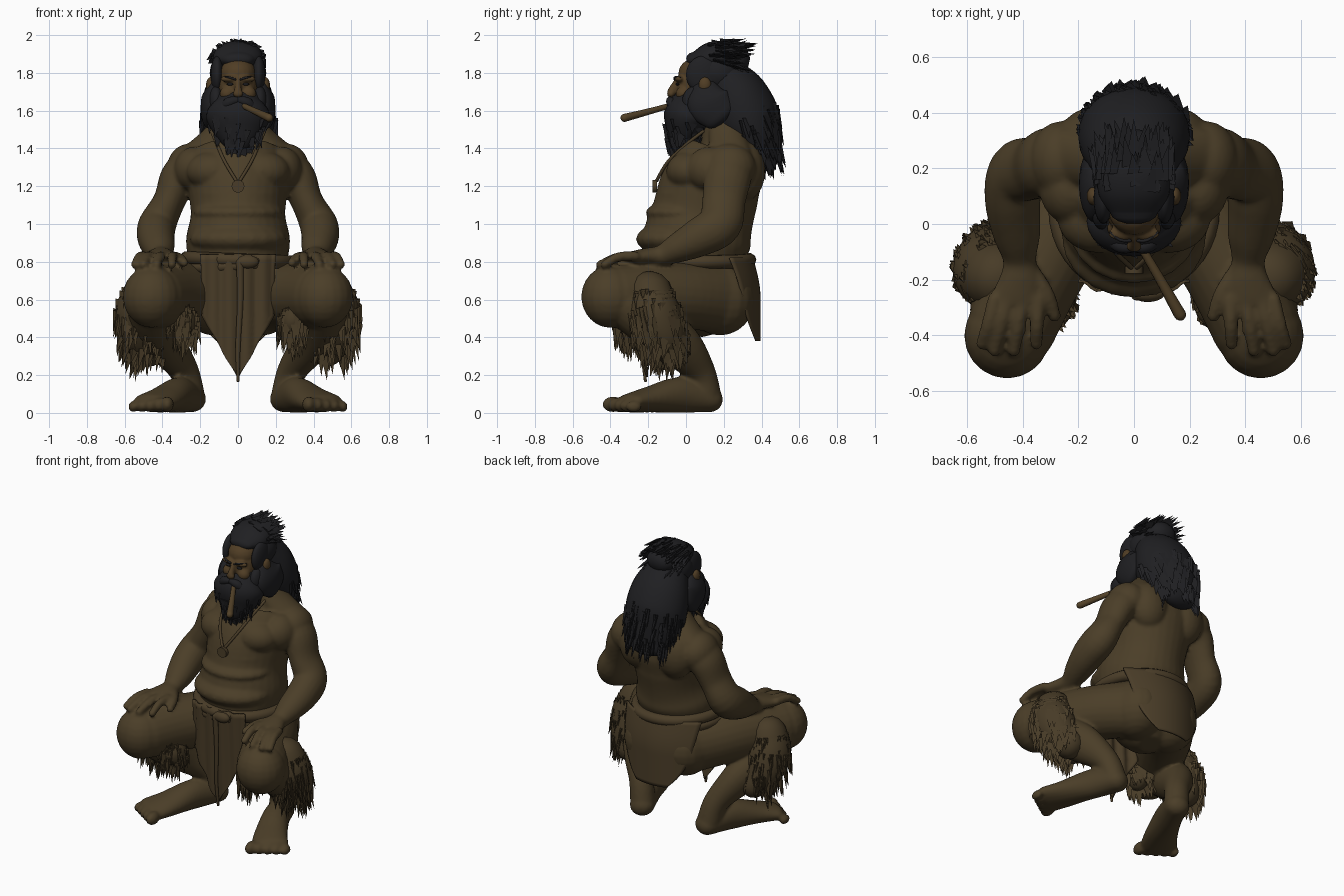
import bpy, bmesh, math, random
from mathutils import Vector, Matrix

if "Cube" in bpy.data.objects:
    bpy.data.objects.remove(bpy.data.objects["Cube"])

random.seed(4)


def material(name, rgb):
    m = bpy.data.materials.new(name)
    m.diffuse_color = (*rgb, 1)
    m.use_nodes = True
    m.node_tree.nodes["Principled BSDF"].inputs["Base Color"].default_value = m.diffuse_color
    return m


SKIN = material("brown skin", (0.070, 0.048, 0.021))
FACE = material("warm face brown", (0.080, 0.047, 0.018))
HAIR = material("black hair", (0.014, 0.014, 0.016))
CLOTH = material("brown cloth", (0.068, 0.046, 0.021))
FUR = material("brown fur", (0.064, 0.044, 0.020))
WOOD = material("cigar brown", (0.085, 0.053, 0.021))


def rings(pts, steps=5):
    """Smooth path of (centre, side axis, depth axis, tangent, half width, half depth)."""
    p = [Vector(q) for q in pts]
    out = []
    for i in range(len(p) - 1):
        a, b, c, d = p[max(i - 1, 0)], p[i], p[i + 1], p[min(i + 2, len(p) - 1)]
        for k in range(steps + (i == len(p) - 2)):
            t = k / steps
            out.append(0.5 * (2 * b + (c - a) * t + (2 * a - 5 * b + 4 * c - d) * t * t
                              + (3 * b - a - 3 * c + d) * t ** 3))
    res = []
    for i, q in enumerate(out):
        t = Vector((out[min(i + 1, len(out) - 1)] - out[max(i - 1, 0)])[:3]).normalized()
        u = (Vector((1, 0, 0)) - t * t.x).normalized()
        res.append((Vector(q[:3]), u, t.cross(u), t, q[3], q[4]))
    return res


def tube(bm, pts, sides=20):
    """Elliptical tube with rounded ends; each point is x, y, z, half width, half depth."""
    rs = rings(pts)

    def cap(r, sign):
        c, u, v, t, w, h = r
        return [(c + t * sign * min(w, h) * a, u, v, t, w * math.sqrt(1 - a * a), h * math.sqrt(1 - a * a))
                for a in (0.4, 0.75, 0.95)]
    rs = cap(rs[0], -1)[::-1] + rs + cap(rs[-1], 1)
    loops = []
    for c, u, v, t, w, h in rs:
        loops.append([bm.verts.new(c + u * w * math.cos(a) + v * h * math.sin(a))
                      for a in (2 * math.pi * i / sides for i in range(sides))])
    for a, b in zip(loops, loops[1:]):
        for i in range(sides):
            j = (i + 1) % sides
            bm.faces.new((a[i], a[j], b[j], b[i]))
    bm.faces.new(loops[0][::-1])
    bm.faces.new(loops[-1])


def ball(bm, c, r):
    bmesh.ops.create_uvsphere(bm, u_segments=20, v_segments=12, radius=1,
                              matrix=Matrix.Translation(c) @ Matrix.Diagonal((*r, 1)))


def lock(bm, base, direction, length, width):
    """One pointed tuft."""
    d = direction.normalized()
    u = d.cross(Vector((0.3, 0.2, 1))).normalized()
    v = d.cross(u)
    b = [bm.verts.new(base + u * width * x + v * width * y)
         for x, y in ((-1, -0.4), (1, -0.4), (0, 0.6))]
    tip = bm.verts.new(base + d * length)
    bm.faces.new(b)
    for i in range(3):
        bm.faces.new((b[i], b[(i + 1) % 3], tip))


def tufts(bm, pts, count, length, width, flow, lift=0.3, start=0.0):
    """Scatter pointed tufts over the surface of a tube."""
    rs = rings(pts)
    for _ in range(count):
        c, u, v, t, w, h = rs[int(len(rs) * random.uniform(start, 0.999))]
        a = random.uniform(0, 2 * math.pi)
        n = u * math.cos(a) + v * math.sin(a)
        pos = c + (u * w * math.cos(a) + v * h * math.sin(a)) * 0.93
        jitter = Vector([random.uniform(-0.12, 0.12) for _ in range(3)])
        lock(bm, pos, Vector(flow) + n * lift + jitter, length * random.uniform(0.6, 1.2), width)


def finish(bm, name, mat, voxel=0, thick=0, angle=50):
    bmesh.ops.recalc_face_normals(bm, faces=bm.faces)
    me = bpy.data.meshes.new(name)
    bm.to_mesh(me)
    bm.free()
    ob = bpy.data.objects.new(name, me)
    bpy.context.collection.objects.link(ob)
    me.materials.append(mat)
    if thick:
        ob.modifiers.new("thickness", "SOLIDIFY").thickness = thick
    if voxel:
        m = ob.modifiers.new("fuse", "REMESH")
        m.mode, m.voxel_size, m.use_smooth_shade = "VOXEL", voxel, True
        s = ob.modifiers.new("soften", "SMOOTH")
        s.factor, s.iterations = 0.5, 4
    else:
        bpy.ops.object.select_all(action="DESELECT")
        ob.select_set(True)
        bpy.context.view_layer.objects.active = ob
        bpy.ops.object.shade_smooth_by_angle(angle=math.radians(angle))
    return ob


def flip(pts, s):
    return [(p[0] * s, *p[1:]) for p in pts]


# Body: torso, arms, hands, legs and feet fused into one skin
bm = bmesh.new()
tube(bm, [(0, .1, .62, .22, .22), (0, .06, .8, .26, .27), (0, .06, .92, .275, .285), (0, .09, 1.05, .25, .27),
          (0, .13, 1.2, .265, .265), (0, .19, 1.33, .26, .235), (0, .22, 1.41, .2, .18),
          (0, .19, 1.5, .12, .12), (0, .15, 1.6, .09, .1)], 32)
ball(bm, (0, -.05, .92), (.26, .215, .095))
ball(bm, (0, .0, 1.06), (.24, .215, .07))
ball(bm, (0, .04, 1.16), (.23, .2, .06))
for s in (1, -1):
    ball(bm, (s * .125, .02, 1.28), (.15, .125, .105))
    ball(bm, (s * .23, .13, 1.29), (.11, .13, .12))
    ball(bm, (s * .13, .18, .6), (.17, .185, .19))
    ball(bm, (s * .26, .23, 1.3), (.115, .14, .125))
    ball(bm, (s * .14, .31, 1.28), (.13, .11, .16))
    # sloping neck muscle
    tube(bm, flip([(.06, .2, 1.54, .06, .08), (.14, .22, 1.44, .07, .1), (.23, .24, 1.35, .08, .11)], s))
    # arm
    tube(bm, flip([(.26, .24, 1.3, .1, .12), (.315, .22, 1.24, .1, .125), (.365, .2, 1.12, .085, .115),
                   (.425, .18, 1.0, .1, .115), (.435, .08, .935, .1, .105), (.42, -.04, .875, .085, .08),
                   (.41, -.13, .835, .06, .055), (.41, -.2, .83, .075, .045), (.42, -.27, .82, .095, .04)], s))
    # fingers and thumb
    for k, tip in ((.345, .35), (.4, .43), (.455, .5), (.5, .545)):
        y = -.025 * (k in (.4, .455))
        tube(bm, flip([(k, -.27, .83, .027, .027), ((k + tip) / 2, -.36, .825, .026, .026),
                       (tip, -.43 + y, .785, .023, .023)], s), 10)
    tube(bm, flip([(.37, -.17, .825, .033, .033), (.315, -.25, .82, .03, .03), (.285, -.33, .795, .024, .024)], s), 10)
    # thigh, knee and shin
    tube(bm, flip([(.13, .2, .6, .15, .18), (.25, 0, .62, .17, .175), (.36, -.2, .62, .165, .175),
                   (.44, -.37, .615, .16, .168)], s), 24)
    ball(bm, (s * .455, -.4, .615), (.155, .155, .165))
    tube(bm, flip([(.46, -.32, .58, .13, .13), (.44, -.18, .47, .125, .13), (.37, -.03, .35, .1, .12),
                   (.285, .075, .22, .078, .08), (.255, .105, .1, .078, .08)], s))
    # foot and toes
    tube(bm, flip([(.245, .125, .072, .078, .07), (.31, -.03, .095, .085, .095), (.39, -.2, .07, .105, .068),
                   (.45, -.3, .053, .118, .05)], s))
    for i in range(5):
        r = .042 - .003 * i
        ball(bm, (s * (.375 + .045 * i), -.385 + .027 * i, r + .003), (r * .85, r * 1.4, r))
finish(bm, "body", SKIN, voxel=.0115)

# Head with brow, nose, cheeks and ears
bm = bmesh.new()
ball(bm, (0, .08, 1.73), (.11, .13, .14))
ball(bm, (0, .06, 1.8), (.095, .1, .08))
tube(bm, [(0, -.045, 1.755, .014, .02), (0, -.07, 1.71, .02, .025), (0, -.08, 1.69, .03, .022)], 12)
for s in (1, -1):
    ball(bm, (s * .045, -.035, 1.768), (.05, .025, .018))
    ball(bm, (s * .055, -.015, 1.69), (.042, .04, .04))
    ball(bm, (s * .145, .1, 1.735), (.025, .035, .045))
finish(bm, "head", FACE, voxel=.008)

bm = bmesh.new()
for s in (1, -1):
    ball(bm, (s * .042, -.045, 1.74), (.018, .01, .007))
    tube(bm, flip([(.015, -.06, 1.766, .006, .006), (.05, -.057, 1.777, .006, .006),
                   (.085, -.03, 1.775, .004, .004)], s), 8)
finish(bm, "eyes_and_brows", HAIR)

# Swept-back top hair and temples
bm = bmesh.new()
top = [(0, .04, 1.87, .085, .04), (0, .1, 1.875, .125, .075), (0, .18, 1.885, .13, .085), (0, .26, 1.87, .1, .08)]
tube(bm, top, 24)
ball(bm, (0, .17, 1.8), (.15, .14, .13))
tufts(bm, top, 110, .11, .026, (0, 1, -.15), .25, .45)
for i in range(26):
    x = random.uniform(-.1, .1)
    lock(bm, Vector((x, random.uniform(.12, .24), 1.945 - abs(x) * .55)),
         Vector((x, 1, .4)), random.uniform(.07, .13), .025)
for s in (1, -1):
    ball(bm, (s * .11, .09, 1.79), (.035, .09, .1))
finish(bm, "top_hair", HAIR)

# Long mane down the back
bm = bmesh.new()
mane = [(0, .2, 1.78, .14, .12), (0, .27, 1.68, .185, .16), (0, .32, 1.56, .2, .175),
        (0, .37, 1.45, .18, .13), (0, .42, 1.35, .13, .07)]
tube(bm, mane, 28)
tufts(bm, mane, 200, .12, .03, (0, .2, -1), .1, .45)
for s in (1, -1):
    tube(bm, flip([(.12, .1, 1.72, .04, .07), (.145, .12, 1.65, .05, .12), (.15, .18, 1.58, .045, .1)], s))
finish(bm, "mane", HAIR)

# Beard and moustache
bm = bmesh.new()
beard = [(0, .04, 1.62, .14, .12), (0, .01, 1.57, .17, .13), (0, -.01, 1.49, .135, .1),
         (0, -.03, 1.42, .08, .065), (0, -.04, 1.38, .035, .035)]
tube(bm, beard, 24)
tufts(bm, beard, 90, .07, .026, (0, 0, -1), .05, .3)
for s in (1, -1):
    tube(bm, flip([(.008, -.085, 1.655, .02, .018), (.05, -.075, 1.64, .03, .028), (.09, -.04, 1.59, .025, .025)], s), 12)
    ball(bm, (s * .115, .05, 1.65), (.04, .07, .08))
finish(bm, "beard", HAIR)

# Cigar
bm = bmesh.new()
tube(bm, [(.03, -.09, 1.625, .015, .015), (.1, -.21, 1.592, .018, .018), (.165, -.325, 1.562, .022, .022)], 10)
finish(bm, "cigar", WOOD)

# Shaggy fur around the lower legs
bm = bmesh.new()
outer = [(.49, -.19, .63, .12, .12), (.51, -.17, .53, .14, .14), (.5, -.12, .42, .13, .125),
         (.47, -.07, .34, .095, .095)]
inner = [(.32, -.29, .56, .06, .09), (.29, -.28, .49, .075, .1), (.26, -.26, .43, .055, .07)]
for s in (1, -1):
    for path, n in ((outer, 230), (inner, 80)):
        tube(bm, flip(path, s))
        tufts(bm, flip(path, s), n, .115, .026, (s * .04, .06, -1), .12)
finish(bm, "leg_fur", FUR)


def panel(name, top, bottom, width, depth):
    """Hanging cloth whose half width and depth follow simple rules."""
    bm = bmesh.new()
    bmesh.ops.create_grid(bm, x_segments=24, y_segments=20, size=1)
    for v in bm.verts:
        f = (1 - v.co.y) / 2
        x = v.co.x * width(f)
        v.co = (x, depth(x, f), top + (bottom - top) * f)
    return finish(bm, name, CLOTH, thick=.01)


# Loincloth, waist wrap and centre strap
panel("front_cloth", .84, .19, lambda f: .2 - .03 * f if f < .5 else .185 * (1 - f) / .5 + .004,
      lambda x, f: -.24 + .03 * f + .01 * math.cos(x * 70) + .9 * x * x)
panel("back_cloth", .82, .38, lambda f: .28 - .06 * f - .11 * f ** 4,
      lambda x, f: .345 + .04 * math.sin(min(1, f * 2) * math.pi / 2) - 1.5 * x * x)
for i, (z, r, tilt) in enumerate(((.81, .036, .04), (.78, .03, -.06))):
    bpy.ops.mesh.primitive_torus_add(major_segments=40, minor_segments=10, major_radius=.272, minor_radius=r,
                                     location=(0, .055, z), rotation=(0, tilt, 0))
    ob = bpy.context.object
    ob.name = f"waist_wrap_{i + 1}"
    ob.scale = (1.0, 1.03, 1)
    ob.data.materials.append(CLOTH)
    bpy.ops.object.shade_smooth_by_angle(angle=math.radians(50))
bm = bmesh.new()
tube(bm, [(.01, -.26, .8, .02, .015), (.012, -.25, .6, .016, .012), (0, -.235, .35, .013, .01),
          (0, -.215, .17, .008, .008)], 8)
ball(bm, (.05, -.25, .8), (.06, .03, .035))
finish(bm, "centre_strap", CLOTH)

# Necklace cord and pendant
bm = bmesh.new()
for s in (1, -1):
    tube(bm, flip([(.14, .09, 1.49, .009, .009), (.11, .0, 1.42, .009, .009), (.07, -.095, 1.33, .009, .009),
                   (.01, -.155, 1.23, .009, .009)], s), 8)
bmesh.ops.create_cone(bm, cap_ends=True, segments=16, radius1=.034, radius2=.034, depth=.025,
                      matrix=Matrix.Translation((0, -.165, 1.2)) @ Matrix.Rotation(math.pi / 2, 4, "X"))
finish(bm, "necklace", CLOTH)
